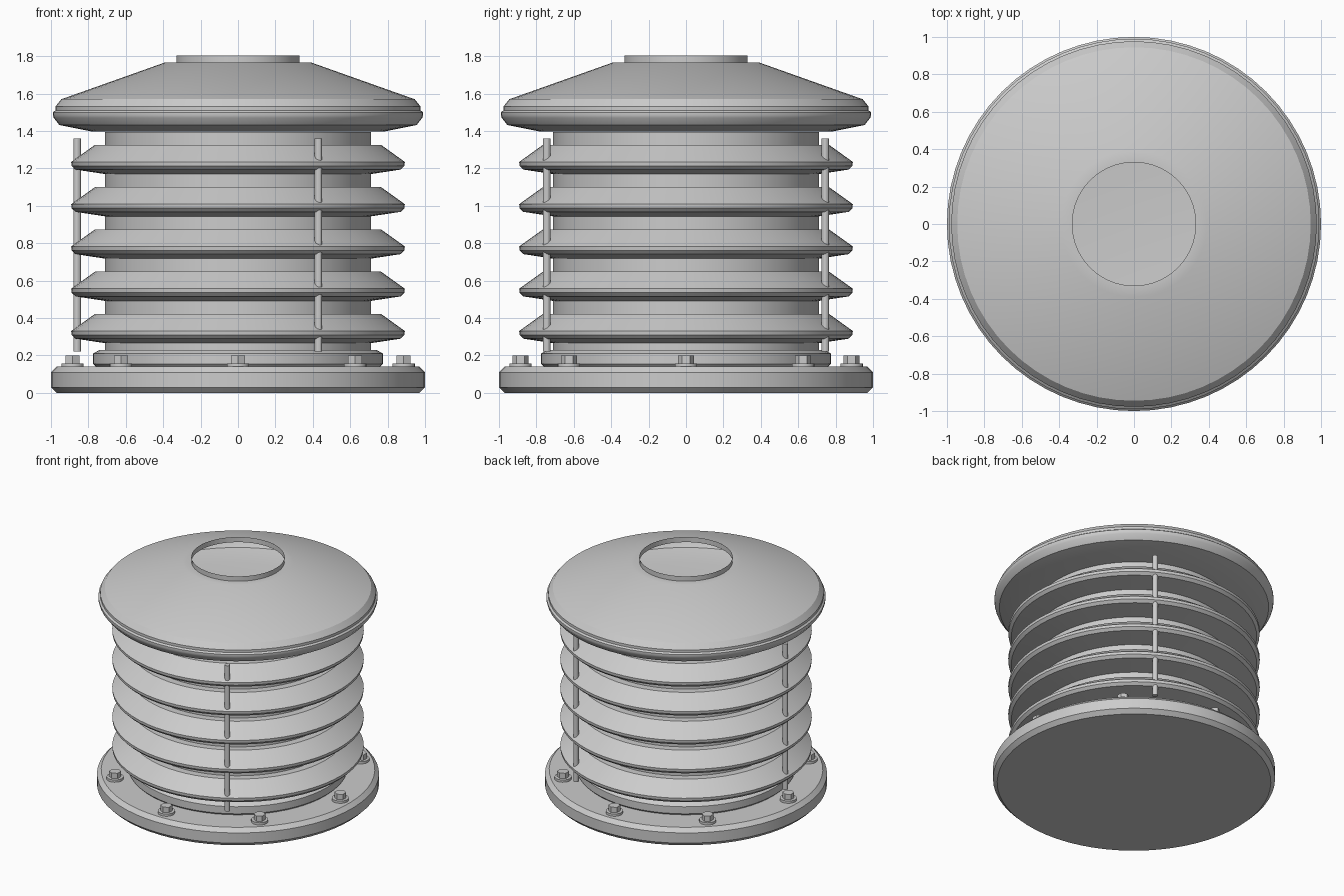
import bpy, bmesh, math
from mathutils import Matrix

if "Cube" in bpy.data.objects:
    bpy.data.objects.remove(bpy.data.objects["Cube"])

SEG = 64
grey = bpy.data.materials.new("light grey metal")
grey.diffuse_color = (0.6, 0.6, 0.6, 1)
grey.use_nodes = True
grey.node_tree.nodes["Principled BSDF"].inputs["Base Color"].default_value = grey.diffuse_color


def finish(name, bm):
    bmesh.ops.remove_doubles(bm, verts=bm.verts, dist=1e-5)
    bmesh.ops.recalc_face_normals(bm, faces=bm.faces)
    me = bpy.data.meshes.new(name)
    bm.to_mesh(me)
    bm.free()
    me.materials.append(grey)
    ob = bpy.data.objects.new(name, me)
    bpy.context.collection.objects.link(ob)
    bpy.ops.object.select_all(action='DESELECT')
    ob.select_set(True)
    bpy.context.view_layer.objects.active = ob
    bpy.ops.object.shade_smooth_by_angle(angle=math.radians(20))
    return ob


def lathe(name, profile):
    """Spin an (r, z) profile about the z axis."""
    bm = bmesh.new()
    vs = [bm.verts.new((r, 0, z)) for r, z in profile]
    es = [bm.edges.new(p) for p in zip(vs, vs[1:])]
    bmesh.ops.spin(bm, geom=vs + es, cent=(0, 0, 0), axis=(0, 0, 1),
                   angle=2 * math.pi, steps=SEG, use_merge=True)
    return finish(name, bm)


def cylinder(bm, x, y, r, z0, z1, n):
    bmesh.ops.create_cone(bm, cap_ends=True, segments=n, radius1=r, radius2=r,
                          depth=z1 - z0, matrix=Matrix.Translation((x, y, (z0 + z1) / 2)))


# Base flange and collar
lathe("base_flange", [(0, 0), (0.97, 0), (1, 0.03), (1, 0.11), (0.97, 0.14), (0, 0.14)])
lathe("base_collar", [(0, 0.14), (0.76, 0.14), (0.775, 0.155), (0.775, 0.21),
                      (0.74, 0.23), (0, 0.23)])

# Inner drum
lathe("drum", [(0, 0.23), (0.71, 0.23), (0.71, 1.395), (0, 1.395)])

# Five louvre rings
for i in range(5):
    z = 0.265 + i * 0.226
    lathe(f"louvre_{i + 1}", [(0.705, z), (0.87, z + 0.025), (0.89, z + 0.045),
                              (0.892, z + 0.066), (0.765, z + 0.157),
                              (0.705, z + 0.157), (0.705, z)])

# Hollow roof, open at the top
lathe("roof", [(0, 1.397), (0.78, 1.397), (0.955, 1.432), (0.985, 1.47), (0.99, 1.485),
               (0.99, 1.5), (0.977, 1.51), (0.977, 1.53), (0.945, 1.57),
               (0.39, 1.767), (0.33, 1.767)])
lathe("roof_opening_rim", [(0.33, 1.765), (0.33, 1.805)])

# Three tie rods through the louvres
for i in range(3):
    a = math.radians(60 + 120 * i)
    bm = bmesh.new()
    cylinder(bm, 0.86 * math.cos(a), 0.86 * math.sin(a), 0.02, 0.22, 1.36, 16)
    finish(f"tie_rod_{i + 1}", bm)

# Eight flange bolts with washers
for i in range(8):
    a = math.radians(45 * i)
    x, y = 0.885 * math.cos(a), 0.885 * math.sin(a)
    bm = bmesh.new()
    cylinder(bm, x, y, 0.06, 0.138, 0.158, 24)
    cylinder(bm, x, y, 0.042, 0.157, 0.2, 6)
    finish(f"flange_bolt_{i + 1}", bm)
